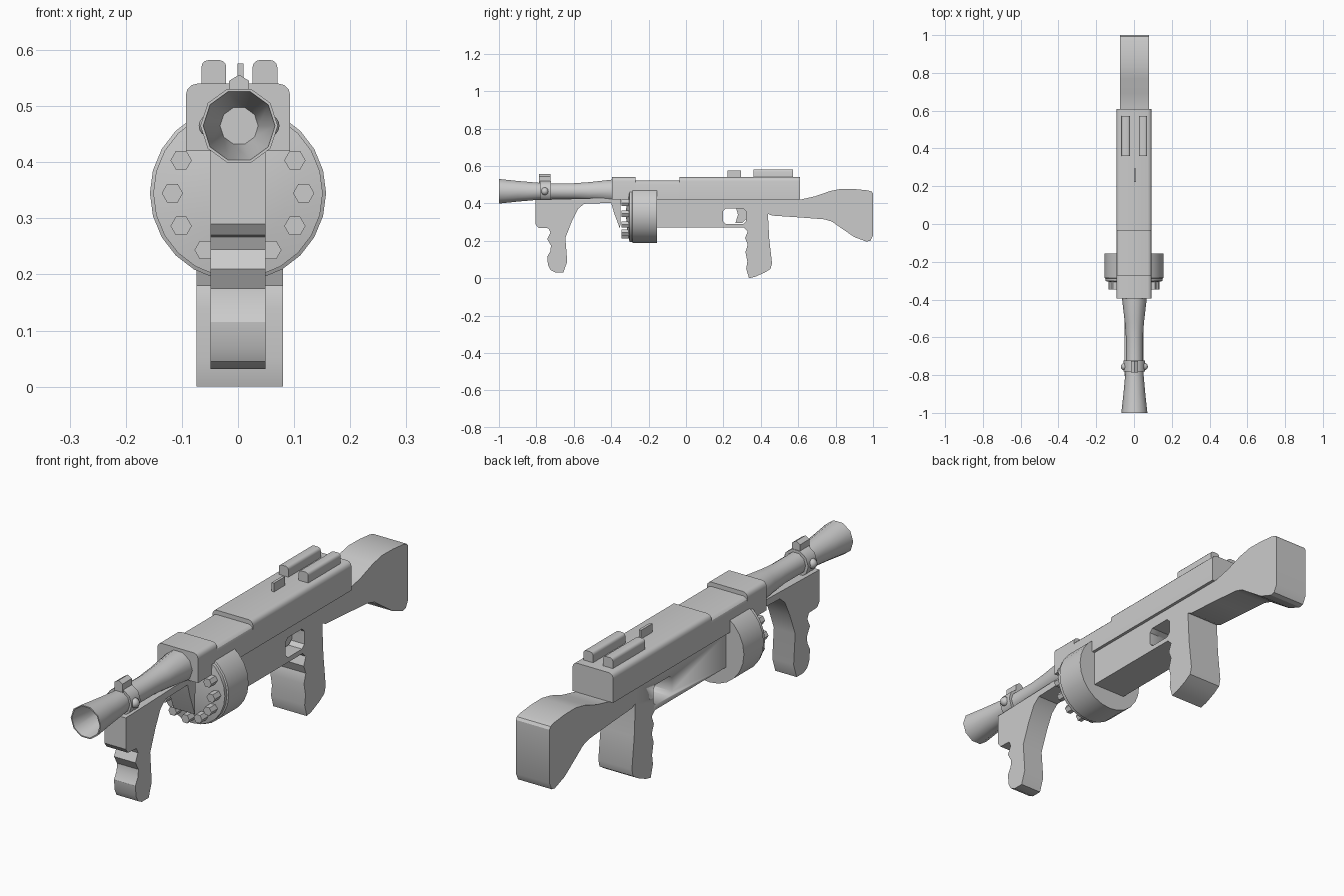
import bpy, bmesh, math

if "Cube" in bpy.data.objects:
    bpy.data.objects.remove(bpy.data.objects["Cube"])


def finish(name, bm, angle=30):
    bmesh.ops.remove_doubles(bm, verts=bm.verts, dist=1e-5)
    bmesh.ops.recalc_face_normals(bm, faces=bm.faces)
    mesh = bpy.data.meshes.new(name)
    bm.to_mesh(mesh)
    bm.free()
    ob = bpy.data.objects.new(name, mesh)
    bpy.context.collection.objects.link(ob)
    bpy.ops.object.select_all(action='DESELECT')
    ob.select_set(True)
    bpy.context.view_layer.objects.active = ob
    bpy.ops.object.shade_smooth_by_angle(angle=math.radians(angle))
    return ob


def prism(name, pts, axis, a, b):
    """Extrude an outline along x (points are y,z) or y (points are x,z)."""
    bm = bmesh.new()

    def ring(t):
        return [bm.verts.new((t, p, q) if axis == 'x' else (p, t, q)) for p, q in pts]
    r0, r1 = ring(a), ring(b)
    n = len(pts)
    bm.faces.new(r0)
    bm.faces.new(r1[::-1])
    for i in range(n):
        j = (i + 1) % n
        bm.faces.new((r0[i], r1[i], r1[j], r0[j]))
    return finish(name, bm)


def lathe(name, profile, sides, x, z, angle=40):
    """Turn (radius, y) points about an axis parallel to y."""
    bm = bmesh.new()
    rings = []
    for r, y in profile:
        rings.append([bm.verts.new((x + r * math.cos(math.tau * i / sides), y,
                                    z + r * math.sin(math.tau * i / sides)))
                      for i in range(sides)] if r else [bm.verts.new((x, y, z))])
    for p, q in zip(rings, rings[1:]):
        for i in range(sides):
            j = (i + 1) % sides
            f = [p[i % len(p)], p[j % len(p)], q[j % len(q)], q[i % len(q)]]
            bm.faces.new(list(dict.fromkeys(f)))
    return finish(name, bm, angle)


def round_top(x0, x1, z0, z1, r):
    """Rectangle outline with rounded upper corners."""
    pts = [(x0, z0), (x1, z0)]
    for cx, start in ((x1 - r, 0), (x0 + r, 90)):
        for k in range(4):
            t = math.radians(start + 30 * k)
            pts.append((cx + r * math.cos(t), z1 - r + r * math.sin(t)))
    return pts


# Barrel with flared, hollow muzzle
BZ = 0.465
lathe("barrel", [(0, -0.80), (0.034, -0.80), (0.064, -1.0), (0.069, -1.0), (0.058, -0.90),
                 (0.048, -0.79), (0.045, -0.72), (0.045, -0.60), (0.051, -0.52),
                 (0.066, -0.39), (0.066, -0.36), (0, -0.36)], 10, 0.002, BZ)

# Clamp ring, front sight block and side screws
lathe("clamp_ring", [(0.04, -0.78), (0.057, -0.78), (0.057, -0.722), (0.04, -0.722)],
      10, 0.002, BZ)
prism("front_sight", [(-0.016, 0.505), (0.020, 0.505), (0.020, 0.545),
                      (0.002, 0.556), (-0.016, 0.545)], 'y', -0.785, -0.724)
for side, label in ((-1, "left"), (1, "right")):
    bm = bmesh.new()
    bmesh.ops.create_uvsphere(bm, u_segments=12, v_segments=8, radius=0.02)
    bmesh.ops.translate(bm, verts=bm.verts, vec=(0.002 + side * 0.052, -0.755, BZ))
    finish("clamp_screw_" + label, bm, 50)

# Front grip with its rear bracket
prism("front_grip", [
    (-0.805, 0.42), (-0.805, 0.29), (-0.79, 0.27), (-0.735, 0.267), (-0.725, 0.245),
    (-0.742, 0.21), (-0.722, 0.175), (-0.725, 0.145), (-0.742, 0.115), (-0.738, 0.07),
    (-0.725, 0.045), (-0.70, 0.032), (-0.655, 0.032), (-0.635, 0.09), (-0.645, 0.215),
    (-0.61, 0.305), (-0.578, 0.37), (-0.545, 0.398), (-0.40, 0.403), (-0.385, 0.35),
    (-0.352, 0.262), (-0.348, 0.43), (-0.42, 0.43)], 'x', -0.049, 0.049)

# Drum magazine with its ring of hexagonal studs
DZ = 0.345
lathe("drum", [(0, -0.322), (0.09, -0.314), (0.151, -0.302), (0.151, -0.288), (0.157, -0.285),
               (0.157, -0.155), (0, -0.155)], 24, 0, DZ, 25)
for i in range(12):
    t = math.tau * i / 12
    lathe(f"drum_stud_{i + 1}", [(0, -0.346), (0.019, -0.346), (0.019, -0.30), (0, -0.30)],
          6, 0.117 * math.cos(t), DZ + 0.117 * math.sin(t))

# Upper receiver: barrel housing, lower middle cover, rear cover
for name, y0, y1, top in (("barrel_housing", -0.395, -0.27, 0.54),
                          ("middle_cover", -0.27, -0.035, 0.522),
                          ("rear_cover", -0.035, 0.61, 0.54)):
    prism(name, round_top(-0.093, 0.093, 0.42, top, 0.02), 'y', y0, y1)

# Lower receiver and rear grip in one outline
SX0, SX1 = -0.074, 0.080
frame = prism("receiver_and_grip", [
    (-0.20, 0.42), (-0.20, 0.27), (0.31, 0.27), (0.33, 0.25), (0.316, 0.215),
    (0.33, 0.18), (0.318, 0.14), (0.328, 0.09), (0.322, 0.05), (0.337, 0.0),
    (0.37, 0.008), (0.42, 0.03), (0.452, 0.05), (0.46, 0.08), (0.445, 0.21),
    (0.438, 0.34), (0.438, 0.42)], 'x', SX0, SX1)

# Trigger opening
cutter = prism("trigger_cutter", [
    (0.197, 0.305), (0.212, 0.29), (0.305, 0.29), (0.32, 0.305), (0.32, 0.358),
    (0.305, 0.373), (0.212, 0.373), (0.197, 0.358)], 'x', -0.2, 0.2)
cutter.hide_render = True
mod = frame.modifiers.new("trigger_opening", 'BOOLEAN')
mod.operation, mod.solver, mod.object = 'DIFFERENCE', 'EXACT', cutter
bpy.context.view_layer.objects.active = frame
bpy.ops.object.modifier_apply(modifier=mod.name)
bpy.data.objects.remove(cutter)
prism("trigger", [(0.325, 0.375), (0.268, 0.375), (0.278, 0.34), (0.264, 0.295),
                  (0.30, 0.295), (0.325, 0.32)], 'x', -0.018, 0.024)

# Shoulder stock
prism("stock", [
    (0.438, 0.42), (0.438, 0.345), (0.46, 0.335), (0.61, 0.325), (0.74, 0.315),
    (0.78, 0.303), (0.83, 0.268), (0.90, 0.22), (0.965, 0.196), (0.985, 0.20), (1.0, 0.23),
    (1.0, 0.452), (0.993, 0.463), (0.97, 0.47), (0.90, 0.477), (0.83, 0.478), (0.77, 0.466),
    (0.69, 0.438), (0.61, 0.42)], 'x', SX0, SX1)

# Top rails and rear sight blade
for x0, label in ((-0.065, "left"), (0.026, "right")):
    prism("top_rail_" + label, round_top(x0, x0 + 0.044, 0.53, 0.582, 0.012), 'y', 0.36, 0.572)
prism("rear_sight", [(-0.001, 0.53), (0.010, 0.53), (0.010, 0.576), (-0.001, 0.576)],
      'y', 0.222, 0.295)
